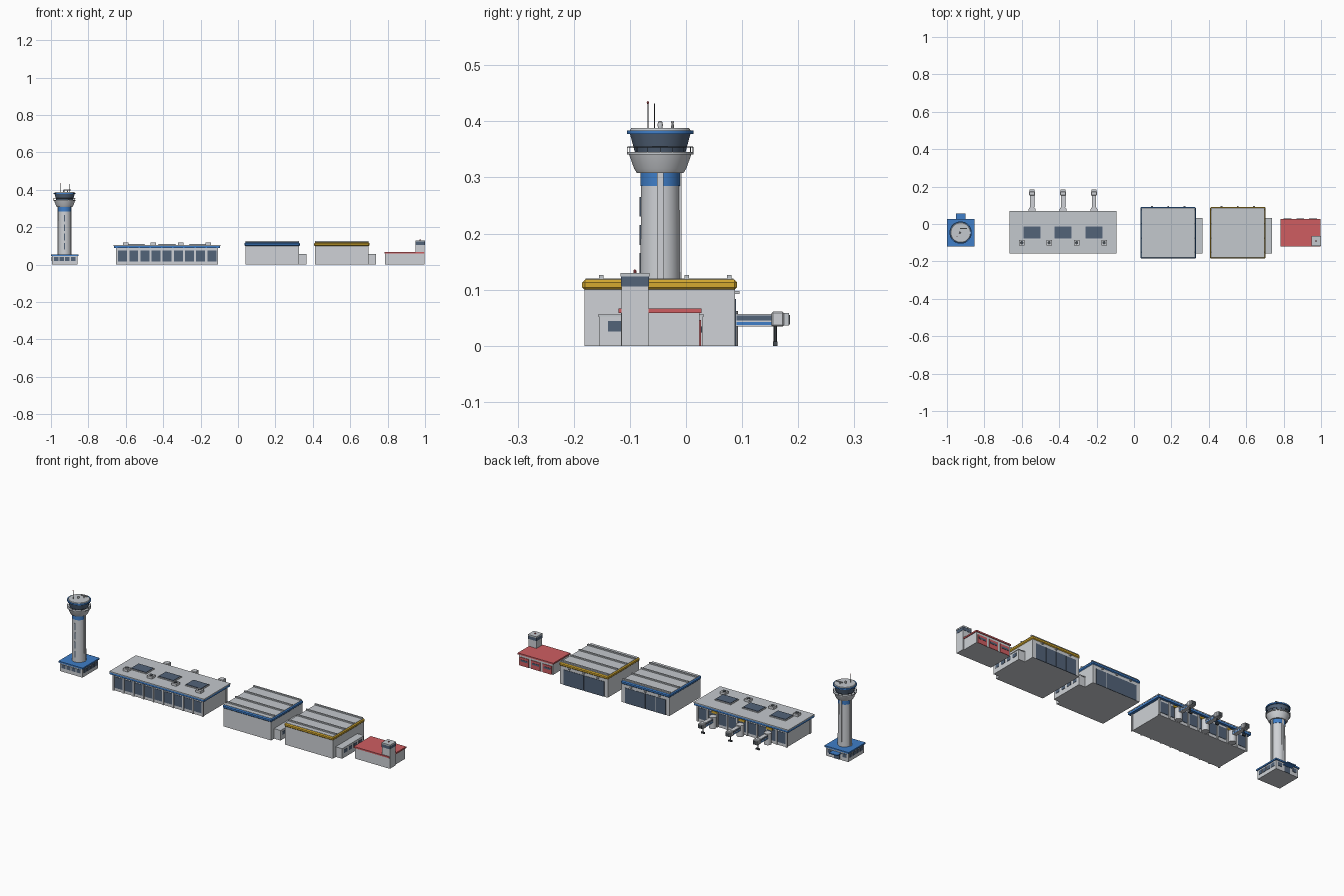
import bpy, bmesh, math
from mathutils import Matrix, Vector

cube = bpy.data.objects.get("Cube")
if cube:
    bpy.data.objects.remove(cube)


def material(name, r, g, b):
    m = bpy.data.materials.new(name)
    m.use_nodes = True
    m.diffuse_color = (r, g, b, 1)
    m.node_tree.nodes["Principled BSDF"].inputs["Base Color"].default_value = (r, g, b, 1)
    return m


WALL = material("light grey", 0.62, 0.64, 0.67)
ROOF = material("roof grey", 0.55, 0.58, 0.61)
GLASS = material("slate glass", 0.085, 0.125, 0.19)
BLUE = material("blue", 0.05, 0.21, 0.58)
YELLOW = material("yellow", 0.66, 0.40, 0.03)
RED = material("red", 0.62, 0.11, 0.12)
DARK = material("dark metal", 0.06, 0.07, 0.08)


def finish(name, bm, mat):
    mesh = bpy.data.meshes.new(name)
    bm.to_mesh(mesh)
    bm.free()
    mesh.materials.append(mat)
    obj = bpy.data.objects.new(name, mesh)
    bpy.context.collection.objects.link(obj)
    return obj


def boxes(name, mat, spans):
    """One object from boxes given as (x0, x1, y0, y1, z0, z1)."""
    bm = bmesh.new()
    for x0, x1, y0, y1, z0, z1 in spans:
        mid = Vector((x0 + x1, y0 + y1, z0 + z1)) / 2
        size = Matrix.Diagonal((x1 - x0, y1 - y0, z1 - z0, 1))
        bmesh.ops.create_cube(bm, size=1, matrix=Matrix.Translation(mid) @ size)
    return finish(name, bm, mat)


def box(name, mat, *span):
    return boxes(name, mat, [span])


def bevel(obj, width):
    mod = obj.modifiers.new("bevel", "BEVEL")
    mod.width, mod.segments = width, 1


def lathe(name, mat, x, y, profile, sides=24):
    """Turn (radius, height) points round a vertical axis, closed at both ends."""
    bm = bmesh.new()
    rings = []
    for r, z in profile:
        rings.append([bm.verts.new((x + r * math.cos(a), y + r * math.sin(a), z))
                      for a in (math.tau * (i + 0.5) / sides for i in range(sides))])
    for low, high in zip(rings, rings[1:]):
        for i in range(sides):
            j = (i + 1) % sides
            bm.faces.new((low[i], low[j], high[j], high[i]))
    bm.faces.new(rings[0][::-1])
    bm.faces.new(rings[-1])
    obj = finish(name, bm, mat)
    bpy.ops.object.select_all(action="DESELECT")
    obj.select_set(True)
    bpy.context.view_layer.objects.active = obj
    bpy.ops.object.shade_smooth_by_angle(angle=math.radians(30))
    return obj


MID = -0.046  # shared centre line in y

# --- Control tower: base building ---
tx = -0.927
box("tower_base", WALL, tx - .068, tx + .068, MID - .068, MID + .068, 0, .047)
box("tower_base_roof", BLUE, tx - .073, tx + .073, MID - .073, MID + .073, .047, .055)
panes = []
for i in range(4):
    c = (i - 1.5) * .03
    for s in (-1, 1):
        e0, e1 = sorted((s * .066, s * .070))
        panes.append((tx + e0, tx + e1, MID + c - .012, MID + c + .012, .02, .04))
        if s < 0 or i in (0, 3):
            panes.append((tx + c - .012, tx + c + .012, MID + e0, MID + e1, .02, .04))
boxes("tower_base_windows", GLASS, panes)
box("tower_door", GLASS, tx - .017, tx + .017, MID + .066, MID + .07, 0, .032)
box("tower_door_canopy", BLUE, tx - .026, tx + .026, MID + .066, MID + .102, .034, .039)

# --- Control tower: shaft and cab ---
lathe("tower_shaft", WALL, tx, MID, [(.036, .055), (.034, .31)])
lathe("tower_shaft_band", BLUE, tx, MID, [(.0355, .285), (.0355, .308)])
boxes("tower_shaft_ribs", WALL, [
    (tx - .038, tx + .038, MID - .0055, MID + .0055, .055, .309),
    (tx - .0055, tx + .0055, MID, MID + .038, .055, .309)])
boxes("tower_shaft_slits", GLASS, [
    (tx - .003, tx + .003, MID - .037, MID - .03, z, z + .035) for z in (.08, .13, .18, .23)])
lathe("cab_flare", WALL, tx, MID, [(.042, .308), (.047, .316), (.056, .341)])
lathe("cab_gallery", ROOF, tx, MID, [(.060, .341), (.060, .345)])
lathe("cab_glass", GLASS, tx, MID, [(.046, .345), (.055, .378)], 16)
lathe("cab_roof_rim", BLUE, tx, MID, [(.0595, .377), (.0595, .384)])
lathe("cab_roof", ROOF, tx, MID, [(.055, .383), (.052, .388)])
for i in range(16):
    a = math.tau * i / 16
    lathe("gallery_post", DARK, tx + .0585 * math.cos(a), MID + .0585 * math.sin(a),
          [(.0007, .345), (.0007, .354)], 4)
bpy.ops.mesh.primitive_torus_add(location=(tx, MID, .354), major_radius=.0585,
                                 minor_radius=.0007, major_segments=24, minor_segments=4)
rail = bpy.context.object
rail.name = "gallery_rail"
rail.data.materials.append(DARK)

# Roof equipment
lathe("mast", DARK, tx - .02, MID - .022, [(.001, .387), (.001, .432)], 6)
lathe("mast_tip", RED, tx - .02, MID - .022, [(.001, .431), (.0025, .433), (.001, .436)], 8)
lathe("radar_dome", WALL, tx - .004, MID, [(.004, .387), (.005, .394), (.004, .399), (.001, .401)], 12)
lathe("radar_post", WALL, tx + .015, MID + .022, [(.003, .387), (.002, .398)], 8)
box("radar_bar", WALL, tx - .003, tx + .033, MID + .019, MID + .025, .397, .401)
lathe("thin_mast", DARK, tx + .025, MID - .01, [(.0007, .387), (.0007, .432)], 6)

# --- Terminal ---
x0, x1, y0, y1 = -.647, -.11, -.145, .055
box("terminal_walls", WALL, x0, x1, y0, y1, 0, .09)
box("terminal_fascia", BLUE, x0 - .017, x1 + .015, y0 - .013, y1 + .013, .088, .099)
box("terminal_roof", ROOF, x0 - .018, x1 + .016, y0 - .014, y1 + .014, .099, .104)
pitch = (x1 - x0) / 9
panes, columns = [], []
for i in range(9):
    a = x0 + i * pitch
    for y in (y0, y1):
        panes.append((a + .006, a + pitch - .006, y - .002, y + .002, .016, .076))
for i in range(10):
    a = x0 + i * pitch
    for y in (y0, y1):
        columns.append((a - .004, a + .004, y - .005, y + .005, 0, .089))
boxes("terminal_windows", GLASS, panes)
boxes("terminal_columns", WALL, columns)
for x in (-.545, -.38, -.214):
    box("skylight_frame", WALL, x - .049, x + .049, MID - .036, MID + .036, .104, .108)
    box("skylight_glass", GLASS, x - .045, x + .045, MID - .032, MID + .032, .108, .111)
for x in (-.600, -.454, -.307, -.160):
    box("air_unit", WALL, x - .015, x + .015, -.115, -.085, .104, .117)
    lathe("air_unit_fan", DARK, x, -.10, [(.009, .117), (.009, .119)], 12)

# Boarding bridges on the back
for x in (-.545, -.379, -.214):
    lathe("bridge_rotunda", WALL, x, .074, [(.019, .0), (.019, .062)], 16)
    box("gate_sign", YELLOW, x - .018, x + .018, .055, .062, .071, .083)
    box("bridge_tunnel", WALL, x - .011, x + .011, .07, .156, .034, .057)
    box("bridge_windows", GLASS, x - .0118, x + .0118, .09, .153, .045, .054)
    box("bridge_stripe", BLUE, x - .0118, x + .0118, .09, .153, .037, .042)
    head = box("bridge_head", WALL, x - .016, x + .016, .152, .175, .034, .061)
    bevel(head, .003)
    box("bridge_hood", ROOF, x - .013, x + .013, .174, .184, .036, .058)
    box("bridge_mouth", DARK, x - .010, x + .010, .183, .185, .038, .055)
    lathe("bridge_leg", DARK, x, .159, [(.003, .006), (.003, .035)], 8)
    box("bridge_wheels", DARK, x - .010, x + .010, .155, .163, 0, .008)


# --- Hangars ---
def hangar(x0, x1, trim):
    y0, y1 = -.181, .087
    box("hangar_walls", WALL, x0, x1, y0, y1, 0, .1)
    bevel(box("hangar_trim", trim, x0 - .004, x1 + .004, y0 - .004, y1 + .004, .099, .118), .005)
    box("hangar_roof", ROOF, x0 + .001, x1 - .001, y0 + .002, y1 - .002, .117, .1195)
    boxes("hangar_roof_ribs", ROOF, [
        (x0, x1, y - .004, y + .004, .118, .126) for y in (-.151, -.077, .001, .077)])
    # Sliding doors in four leaves, with lamps above
    w = (x1 - x0 - .04) / 4
    boxes("hangar_doors", GLASS, [
        (x0 + .02 + i * w + .001, x0 + .02 + (i + 1) * w - .001, y1 - .002, y1 + .002, 0, .083)
        for i in range(4)])
    boxes("hangar_lamps", WALL, [
        (x - .005, x + .005, y1, y1 + .008, .092, .098)
        for x in (x0 + (x1 - x0) * f for f in (.2, .5, .8))])
    # Side office
    box("hangar_annex", WALL, x1, x1 + .038, -.155, .03, 0, .052)
    box("hangar_annex_roof", ROOF, x1, x1 + .04, -.157, .032, .052, .056)
    boxes("hangar_annex_windows", GLASS, [
        (x1 + .036, x1 + .0395, y, y + .026, .025, .044) for y in (-.139, -.097, -.055, -.013)])


hangar(.039, .327, BLUE)
hangar(.411, .699, YELLOW)

# --- Fire station ---
x0, x1, y0, y1 = .786, .992, MID - .07, MID + .07
box("station_walls", WALL, x0, x1, y0, y1, 0, .059)
box("station_roof", RED, x0 - .004, x1 + .004, y0 - .004, y1 + .004, .058, .066)
w = (x1 - x0) / 3
for i in range(3):
    a = x0 + w * (i + .5)
    box("station_door", RED, a - .027, a + .027, y1 - .002, y1 + .003, 0, .046)
    box("station_door_window", GLASS, a - .021, a + .021, y1, y1 + .0045, .024, .034)
box("lookout_tower", WALL, .949, .998, -.115, -.067, 0, .124)
box("lookout_windows", GLASS, .948, .999, -.116, -.066, .106, .123)
box("lookout_roof", ROOF, .948, 1.0, -.117, -.065, .123, .130)
lathe("lookout_beacon", RED, .974, -.091, [(.003, .130), (.003, .134), (.001, .136)], 8)
